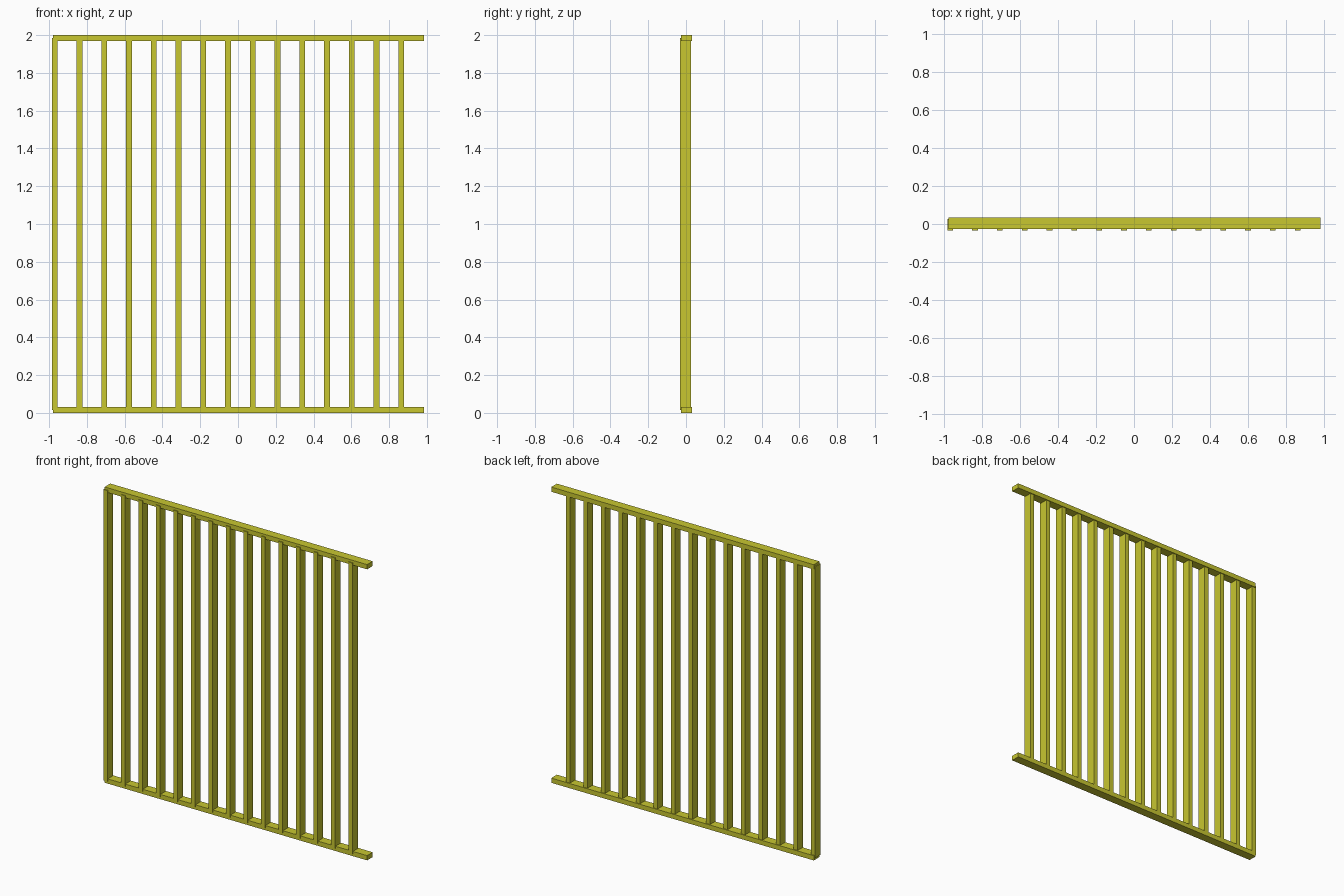
import bpy

if "Cube" in bpy.data.objects:
    bpy.data.objects.remove(bpy.data.objects["Cube"])

paint = bpy.data.materials.new("yellow_green")
paint.diffuse_color = (0.58, 0.57, 0.03, 1)
paint.use_nodes = True
paint.node_tree.nodes["Principled BSDF"].inputs["Base Color"].default_value = paint.diffuse_color


def box(name, lo, hi):
    """Axis-aligned box between two corners."""
    bpy.ops.mesh.primitive_cube_add(size=1, location=[(a + b) / 2 for a, b in zip(lo, hi)])
    ob = bpy.context.object
    ob.name = name
    ob.scale = [b - a for a, b in zip(lo, hi)]
    bpy.ops.object.transform_apply(location=False, rotation=False, scale=True)
    ob.data.materials.append(paint)
    return ob


# Horizontal rails, set slightly behind the bars
box("bottom_rail", (-0.979, -0.027, 0.0), (0.985, 0.033, 0.032))
box("top_rail", (-0.979, -0.027, 1.968), (0.985, 0.033, 2.0))

# Fifteen upright bars; the right end is left open
for i in range(15):
    x = -0.97 + i * 0.131
    box(f"upright_bar_{i + 1}", (x - 0.015, -0.033, 0.016), (x + 0.015, 0.027, 1.984))
